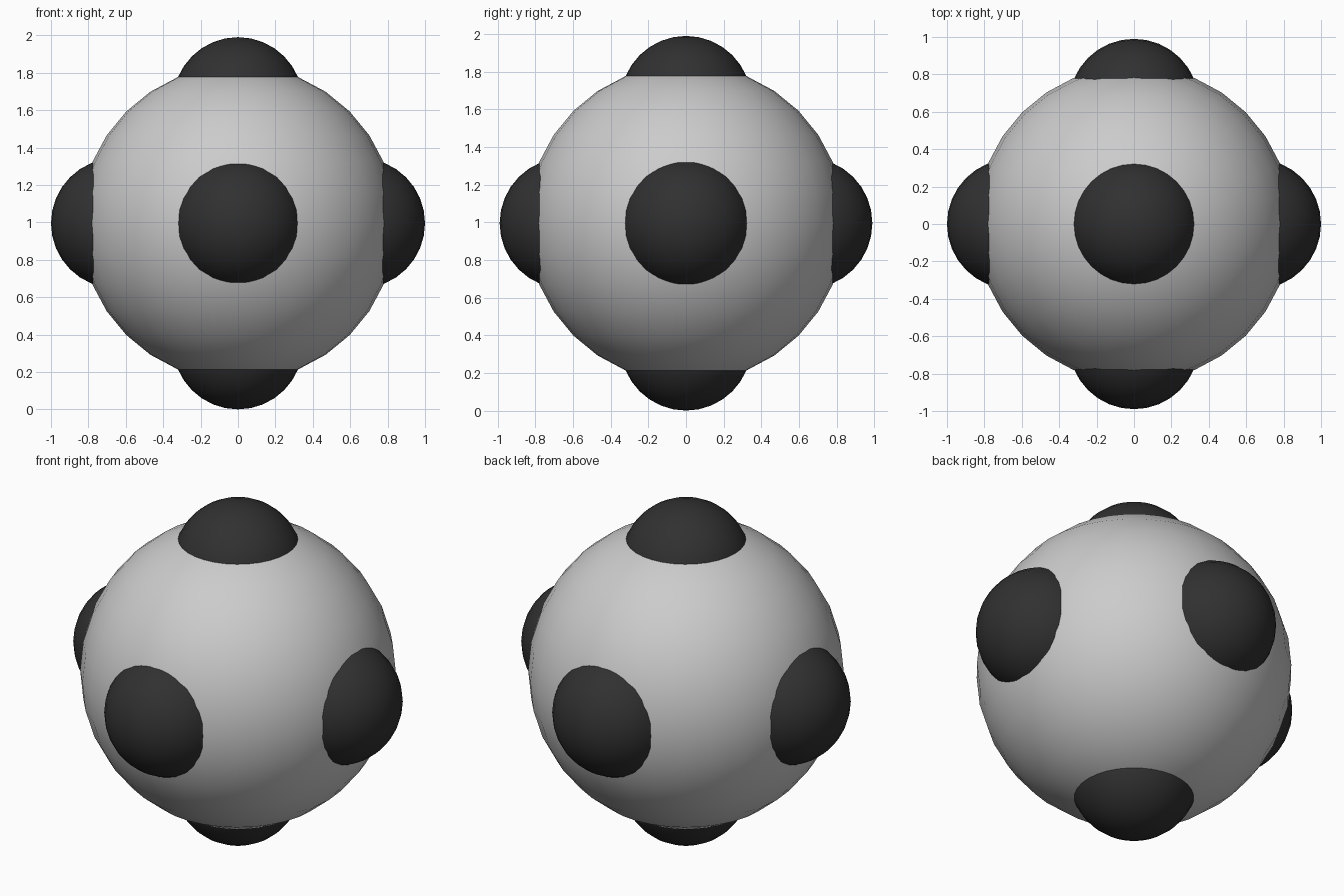
import bpy

if "Cube" in bpy.data.objects:
    bpy.data.objects.remove(bpy.data.objects["Cube"])

CENTRE_Z = 0.995

dark = bpy.data.materials.new("dark")
dark.diffuse_color = (0.03, 0.03, 0.03, 1)
dark.use_nodes = True
dark.node_tree.nodes["Principled BSDF"].inputs["Base Color"].default_value = dark.diffuse_color


def ball(name, radius, offset, material=None):
    x, y, z = offset
    bpy.ops.mesh.primitive_uv_sphere_add(
        segments=32, ring_count=16, radius=radius, location=(x, y, z + CENTRE_Z))
    obj = bpy.context.object
    obj.name = name
    bpy.ops.object.shade_smooth()
    if material:
        obj.data.materials.append(material)
    return obj


# Large central body
ball("body", 0.845, (0, 0, 0))

# Six dark knobs, one pair per axis
KNOB_RADIUS = 0.348
for axis, (label, reach) in enumerate((("side", 1.0), ("front_back", 0.99), ("vertical", 0.995))):
    for sign in (-1, 1):
        offset = [0, 0, 0]
        offset[axis] = sign * (reach - KNOB_RADIUS)
        ball(f"{label}_knob_{'positive' if sign > 0 else 'negative'}",
             KNOB_RADIUS, offset, dark)
